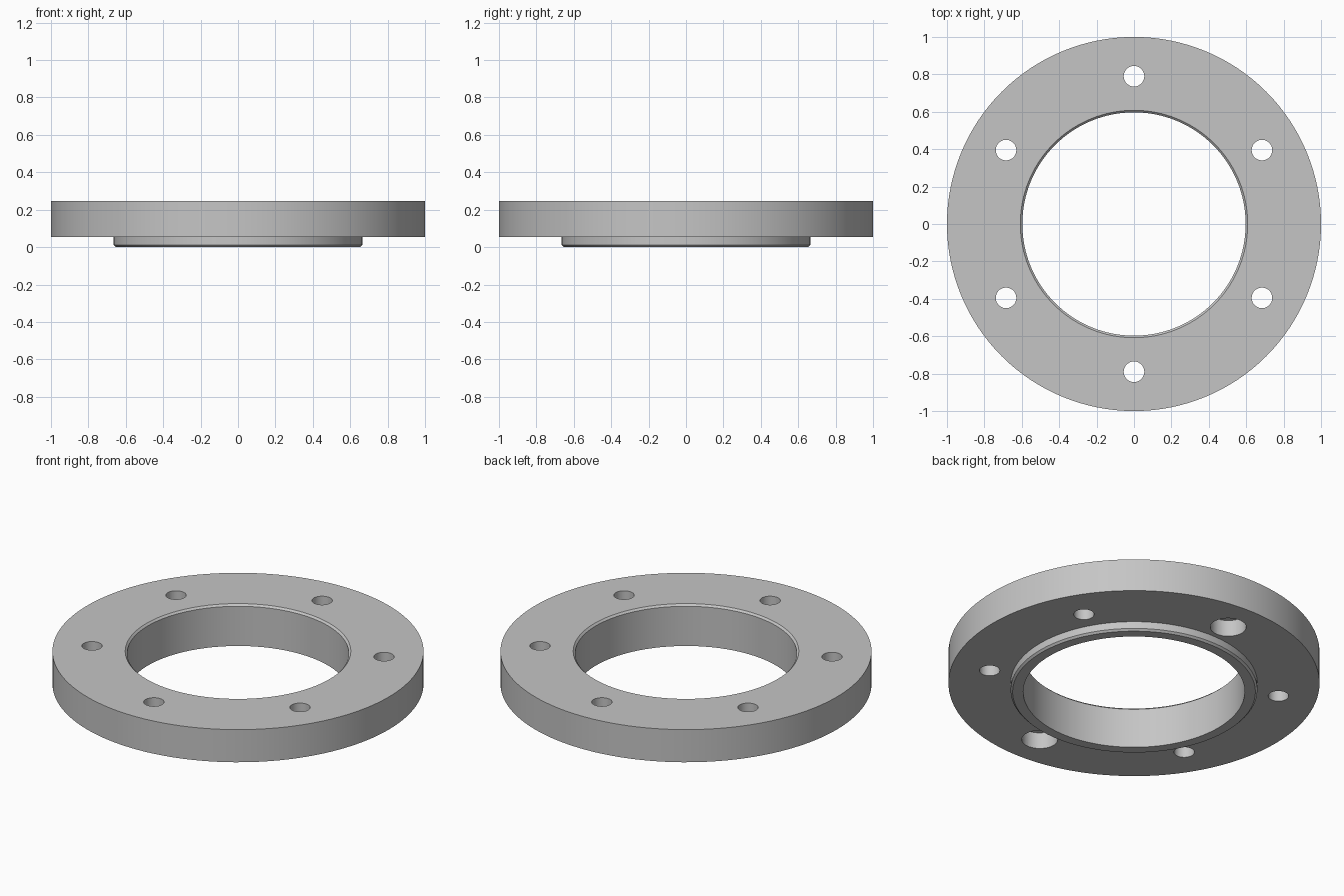
import bpy, bmesh, math
from mathutils import Matrix

cube = bpy.data.objects.get("Cube")
if cube:
    bpy.data.objects.remove(cube, do_unlink=True)

SEGMENTS = 128
TOP, SEAT = 0.247, 0.053        # top face and underside of the flange
BORE, COLLAR, BEVEL = 0.597, 0.665, 0.011
BOLT_CIRCLE = 0.79

steel = bpy.data.materials.new("grey steel")
steel.use_nodes = True
colour = (0.56, 0.56, 0.56, 1)
steel.diffuse_color = colour
steel.node_tree.nodes["Principled BSDF"].inputs["Base Color"].default_value = colour


def make_object(name, bm):
    bmesh.ops.recalc_face_normals(bm, faces=bm.faces)
    mesh = bpy.data.meshes.new(name)
    bm.to_mesh(mesh)
    bm.free()
    mesh.materials.append(steel)
    obj = bpy.data.objects.new(name, mesh)
    bpy.context.collection.objects.link(obj)
    return obj


def revolve(name, profile):
    """Turn a closed (radius, height) profile about the z axis."""
    bm = bmesh.new()
    verts = [bm.verts.new((r, 0, z)) for r, z in profile]
    edges = [bm.edges.new((v, verts[i - 1])) for i, v in enumerate(verts)]
    bmesh.ops.spin(bm, geom=verts + edges, axis=(0, 0, 1), cent=(0, 0, 0),
                   angle=math.tau, steps=SEGMENTS, use_merge=True)
    bmesh.ops.remove_doubles(bm, verts=bm.verts, dist=0.0001)
    return make_object(name, bm)


def drill(name, angles, radius, bottom, top):
    """Cylinders on the bolt circle, used as a hidden cutter."""
    bm = bmesh.new()
    for degrees in angles:
        a = math.radians(degrees)
        place = Matrix.Translation((BOLT_CIRCLE * math.cos(a),
                                    BOLT_CIRCLE * math.sin(a), (bottom + top) / 2))
        bmesh.ops.create_cone(bm, cap_ends=True, segments=48, radius1=radius,
                              radius2=radius, depth=top - bottom, matrix=place)
    obj = make_object(name, bm)
    obj.hide_render = True
    obj.hide_set(True)
    return obj


# Flange ring with raised collar below and chamfered bore
flange = revolve("flange_ring", [
    (BORE, 0), (COLLAR - BEVEL, 0), (COLLAR, BEVEL), (COLLAR, SEAT),
    (1, SEAT), (1, TOP), (BORE + BEVEL, TOP), (BORE, TOP - BEVEL)])

# Six through holes, two of them counterbored from below
cutters = [
    drill("bolt_hole_cutter", range(30, 390, 60), 0.055, -0.1, 0.4),
    drill("counterbore_cutter", (90, 270), 0.097, SEAT - 0.1, SEAT + 0.097)]
for cutter in cutters:
    cut = flange.modifiers.new(cutter.name, 'BOOLEAN')
    cut.operation = 'DIFFERENCE'
    cut.solver = 'EXACT'
    cut.object = cutter

# Apply the cuts and drop the cutters
bpy.context.view_layer.update()
cut_mesh = bpy.data.meshes.new_from_object(
    flange.evaluated_get(bpy.context.evaluated_depsgraph_get()))
flange.modifiers.clear()
flange.data = cut_mesh
for cutter in cutters:
    bpy.data.objects.remove(cutter, do_unlink=True)

# Smooth round walls, crisp edges
bpy.ops.object.select_all(action='DESELECT')
flange.select_set(True)
bpy.context.view_layer.objects.active = flange
bpy.ops.object.shade_smooth_by_angle(angle=math.radians(30))
